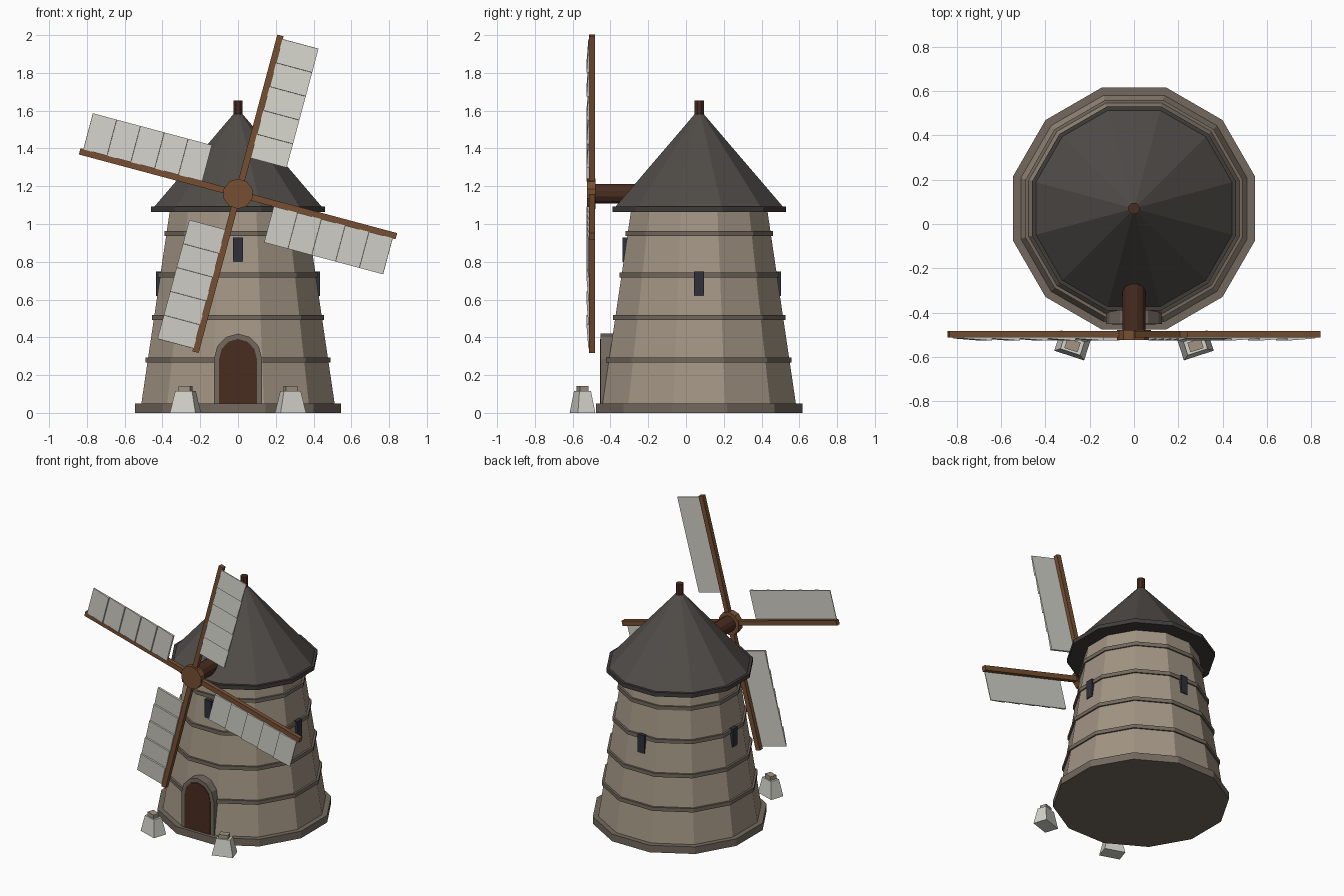
import bpy, bmesh, math
from mathutils import Matrix, Vector

if "Cube" in bpy.data.objects:
    bpy.data.objects.remove(bpy.data.objects["Cube"])

CY = 0.07          # tower axis in y
HUB_Z = 1.16       # height of the sail axle


def material(name, r, g, b):
    lin = lambda c: ((c / 255 + 0.055) / 1.055) ** 2.4 if c > 10 else c / 255 / 12.92
    m = bpy.data.materials.new(name)
    m.diffuse_color = (lin(r), lin(g), lin(b), 1)
    m.use_nodes = True
    m.node_tree.nodes["Principled BSDF"].inputs["Base Color"].default_value = m.diffuse_color
    return m


STONE = material("pale stone", 161, 148, 131)
TRIM = material("dark stone", 115, 105, 94)
ROOF = material("roof slate", 80, 76, 72)
EAVE = material("dark slate", 64, 61, 58)
WOOD = material("brown wood", 119, 79, 50)
DARK = material("dark wood", 72, 44, 32)
GLASS = material("window dark", 46, 48, 58)
CLOTH = material("sail cloth", 211, 210, 202)


def loft(name, rings, mat, matrix=Matrix()):
    """Closed solid through rings of equal length."""
    bm = bmesh.new()
    loops = [[bm.verts.new(matrix @ Vector(p)) for p in ring] for ring in rings]
    n = len(loops[0])
    for a, b in zip(loops, loops[1:]):
        for i in range(n):
            j = (i + 1) % n
            bm.faces.new((a[i], a[j], b[j], b[i]))
    bm.faces.new(loops[0][::-1])
    bm.faces.new(loops[-1])
    bmesh.ops.recalc_face_normals(bm, faces=bm.faces)
    mesh = bpy.data.meshes.new(name)
    bm.to_mesh(mesh)
    bm.free()
    mesh.materials.append(mat)
    ob = bpy.data.objects.new(name, mesh)
    bpy.context.collection.objects.link(ob)
    return ob


def frustum(name, r0, r1, z0, z1, mat, n=12, matrix=Matrix.Translation((0, CY, 0))):
    """Many-sided frustum; radii are measured to the flats."""
    k = 1 / math.cos(math.pi / n)
    ring = lambda r, z: [(r * k * math.cos(2 * math.pi * (i + .5) / n),
                          r * k * math.sin(2 * math.pi * (i + .5) / n), z) for i in range(n)]
    return loft(name, [ring(r0, z0), ring(r1, z1)], mat, matrix)


def block(name, size, mat, matrix, top=1.0):
    """Box standing on its base, with an optional taper."""
    x, y, z = size[0] / 2, size[1] / 2, size[2]
    ring = lambda s, h: [(-x * s, -y * s, h), (x * s, -y * s, h), (x * s, y * s, h), (-x * s, y * s, h)]
    return loft(name, [ring(1, 0), ring(top, z)], mat, matrix)


# Tower, plinth and stone bands
def tower_r(z):
    return 0.513 - (z - 0.05) * 0.149


frustum("plinth", 0.546, 0.546, 0, 0.05, TRIM)
frustum("tower", tower_r(0.05), tower_r(1.07), 0.04, 1.07, STONE)
for i, z in enumerate((0.28, 0.505, 0.73, 0.95)):
    frustum(f"stone_band_{i + 1}", tower_r(z) + 0.011, tower_r(z) + 0.011, z - 0.013, z + 0.013, TRIM)

# Roof with eave slab and finial
frustum("eave", 0.46, 0.46, 1.063, 1.092, EAVE)
frustum("roof", 0.443, 0.004, 1.092, 1.605, ROOF)
frustum("finial", 0.024, 0.024, 1.54, 1.655, DARK, 8)

# Windows: the front one sits higher
for i, side in enumerate(("front", "right", "back", "left")):
    r, z = (0.407, 0.80) if i == 0 else (0.434, 0.62)
    m = Matrix.Translation((0, CY, z)) @ Matrix.Rotation(i * math.pi / 2, 4, 'Z') @ Matrix.Translation((0, 0.03 - r, 0))
    block("window_" + side, (0.053, 0.06, 0.128), GLASS, m)


# Arched door and its surround
def arch(w, y, spring=0.285):
    pts = [(-w, y, 0.05), (w, y, 0.05)]
    return pts + [(w * math.cos(math.pi * i / 6), y, spring + w * 1.06 * math.sin(math.pi * i / 6)) for i in range(7)]


frame = loft("door_frame", [arch(0.127, -0.452), arch(0.127, -0.36)], TRIM)
loft("door", [arch(0.1, -0.455), arch(0.1, -0.44)], DARK)

# Axle and hub, lying along y
lay = Matrix.Translation((0, 0, HUB_Z)) @ Matrix.Rotation(math.pi / 2, 4, 'X')
frustum("axle", 0.052, 0.052, 0.1, 0.49, DARK, 12, lay)
frustum("hub", 0.076, 0.076, 0.478, 0.523, WOOD, 10, lay)

# Four arms, each with a stepped slatted sail on its clockwise side
U0, SLAT, COUNT = 0.2, 0.1305, 5
for k in range(4):
    # local x runs along the arm, local y across it, local z towards the front
    m = lay @ Matrix.Rotation(math.radians(75 + 90 * k), 4, 'Z')
    block(f"arm_{k + 1}", (0.868, 0.034, 0.03), WOOD, m @ Matrix.Translation((0.434, 0, 0.483)))
    outline = [(U0 + SLAT * COUNT, 0.511), (U0, 0.511)]
    for i in range(COUNT):
        outline += [(U0 + SLAT * i, 0.527), (U0 + SLAT * (i + 1) - 0.001, 0.517)]
    loft(f"sail_{k + 1}", [[(u, v, h) for u, h in outline] for v in (-0.015, -0.213)], CLOTH, m)

# Stone posts either side of the path
for side, s in (("left", -1), ("right", 1)):
    m = Matrix.Translation((0.278 * s, -0.548, 0)) @ Matrix.Rotation(math.radians(18 * s), 4, 'Z')
    block("post_" + side, (0.142, 0.097, 0.115), CLOTH, m, 0.66)
    block("post_cap_" + side, (0.063, 0.046, 0.03), STONE, m @ Matrix.Translation((0, 0, 0.112)))
